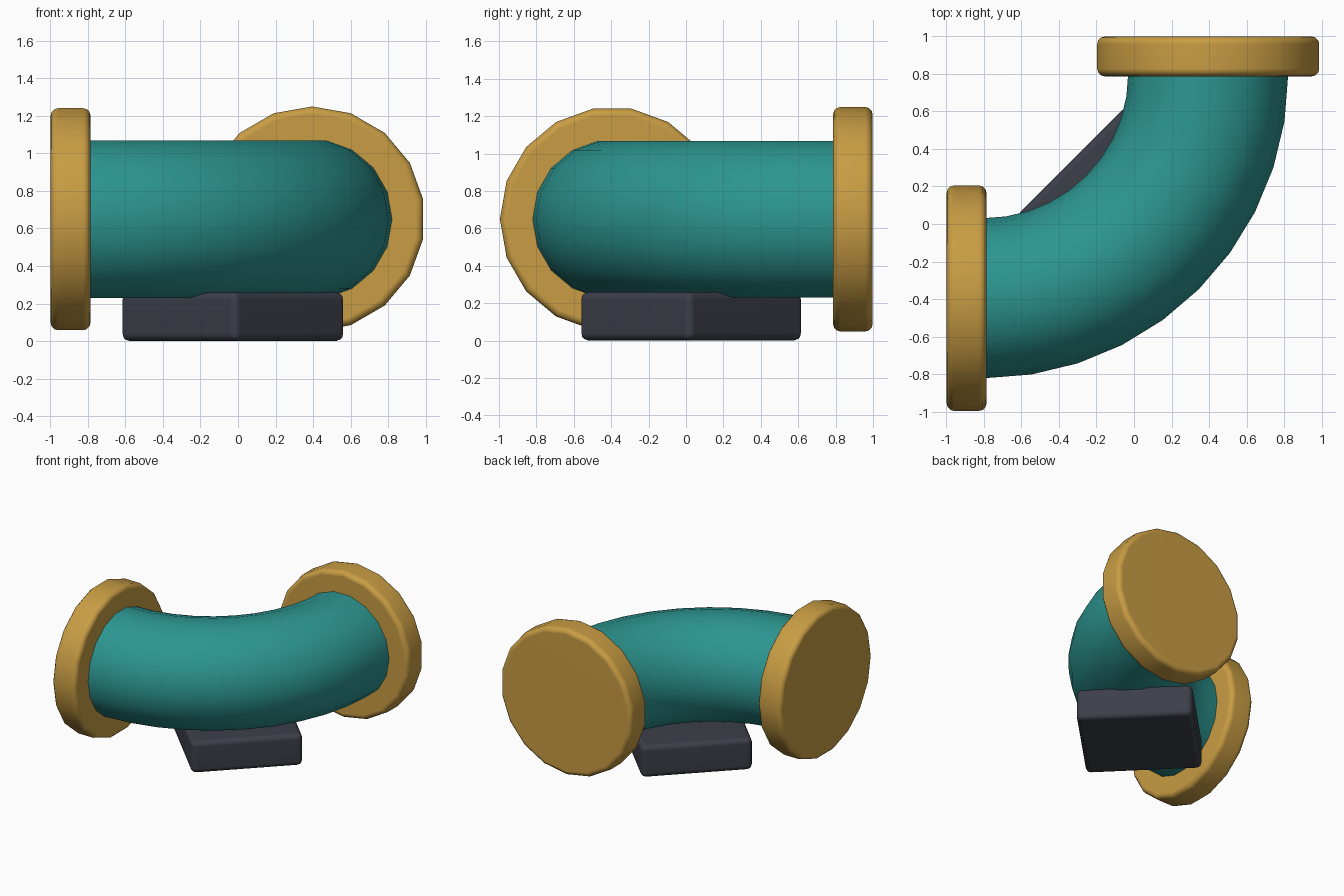
import bpy
import bmesh
from math import radians, pi
from mathutils import Matrix, Vector

if "Cube" in bpy.data.objects:
    bpy.data.objects.remove(bpy.data.objects["Cube"], do_unlink=True)

SIDES = 18          # facets around pipe and flanges
BEND_STEPS = 10     # segments along the elbow
BEND = 1.195        # bend radius of the pipe centreline
PIPE_R = 0.426
AXIS_Z = 0.649


def material(name, rgb):
    mat = bpy.data.materials.new(name)
    mat.use_nodes = True
    colour = (*rgb, 1)
    mat.diffuse_color = colour
    mat.node_tree.nodes["Principled BSDF"].inputs["Base Color"].default_value = colour
    return mat


teal = material("teal paint", (0.025, 0.30, 0.28))
brass = material("brass", (0.58, 0.335, 0.057))
charcoal = material("charcoal", (0.045, 0.05, 0.066))


def finish(name, bm, mat, bevel=0):
    """Turn a bmesh into a smooth object with optional rounded edges."""
    bmesh.ops.recalc_face_normals(bm, faces=bm.faces)
    for face in bm.faces:
        face.smooth = True
    mesh = bpy.data.meshes.new(name)
    bm.to_mesh(mesh)
    bm.free()
    mesh.materials.append(mat)
    obj = bpy.data.objects.new(name, mesh)
    bpy.context.collection.objects.link(obj)
    if bevel:
        mod = obj.modifiers.new("rounded edges", "BEVEL")
        mod.width = bevel
        mod.segments = 3
        mod.limit_method = "ANGLE"
        mod.angle_limit = radians(40)
        obj.modifiers.new("flat faces", "WEIGHTED_NORMAL")
    return obj


# Elbow pipe: a ring swept a quarter turn
bm = bmesh.new()
centre = Matrix.Translation((-0.8, 0.8, AXIS_Z))
rings = []
for step in range(BEND_STEPS + 1):
    turn = centre @ Matrix.Rotation(-pi / 2 * step / BEND_STEPS, 4, "Z")
    ring = []
    for side in range(SIDES):
        spoke = Matrix.Rotation(2 * pi * side / SIDES, 4, "Y") @ Vector((PIPE_R, 0, 0))
        ring.append(bm.verts.new(turn @ (spoke + Vector((BEND, 0, 0)))))
    rings.append(ring)
for a, b in zip(rings, rings[1:]):
    for i in range(SIDES):
        j = (i + 1) % SIDES
        bm.faces.new((a[i], a[j], b[j], b[i]))
bm.faces.new(rings[0])
bm.faces.new(rings[-1])
pipe = finish("elbow_pipe", bm, teal)
bpy.context.view_layer.objects.active = pipe
pipe.select_set(True)
bpy.ops.object.shade_smooth_by_angle(angle=radians(40))


# Flange discs closing both ends
def flange(name, location, axis):
    bm = bmesh.new()
    place = Matrix.Translation(location) @ Matrix.Rotation(pi / 2, 4, axis)
    bmesh.ops.create_cone(bm, cap_ends=True, segments=SIDES, radius1=0.6,
                          radius2=0.6, depth=0.212, matrix=place)
    finish(name, bm, brass, 0.04)


flange("right_flange", (-0.891, -0.395, AXIS_Z), "Y")
flange("back_flange", (0.395, 0.892, AXIS_Z), "X")

# Support block set diagonally under the bend
bm = bmesh.new()
place = (Matrix.Translation((-0.0275, 0.0275, 0.13)) @ Matrix.Rotation(pi / 4, 4, "Z")
         @ Matrix.Diagonal((0.84, 0.87, 0.26, 1)))
bmesh.ops.create_cube(bm, size=1, matrix=place)
finish("support_block", bm, charcoal, 0.04)
